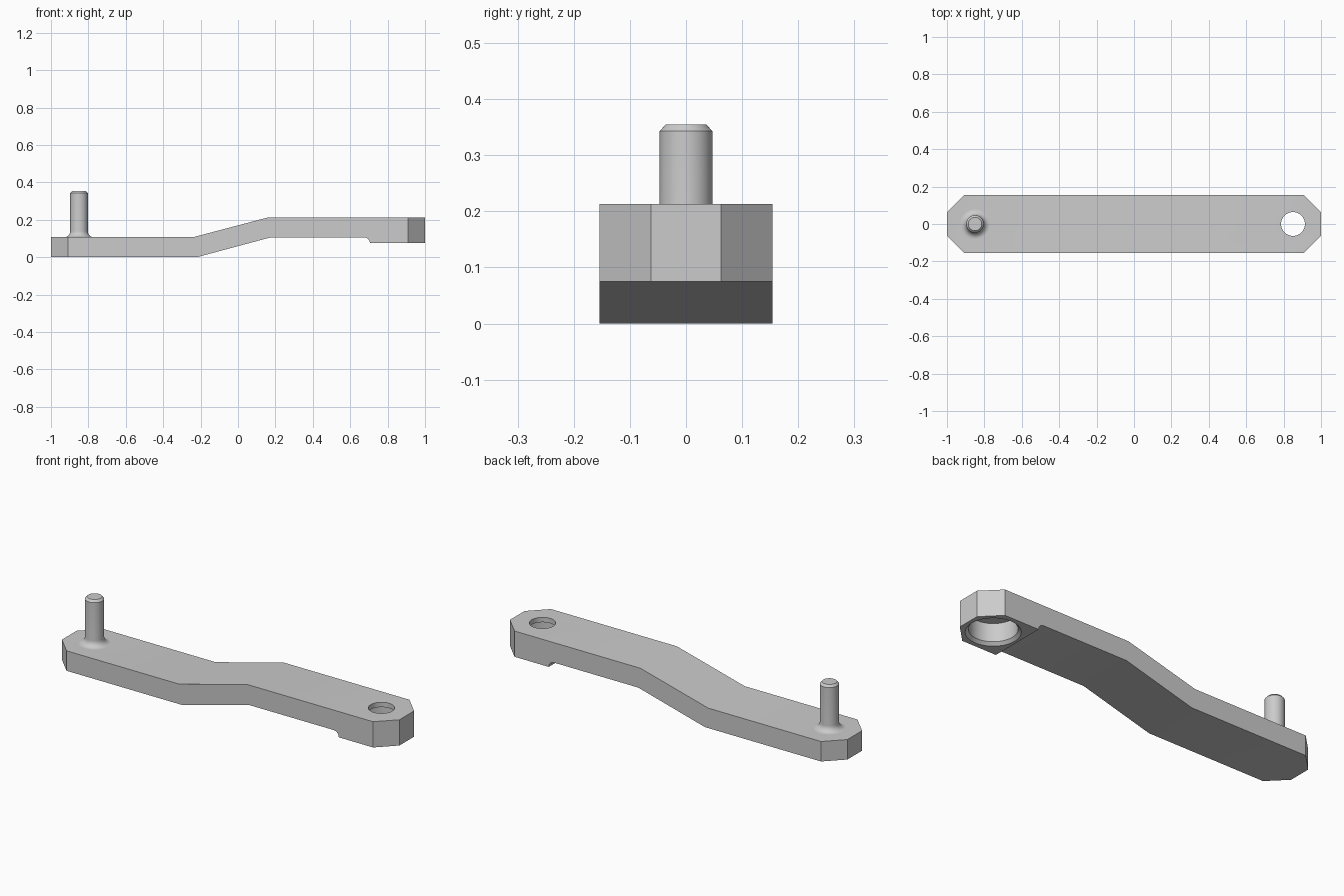
import bpy, bmesh
from math import pi, sin, cos, radians

cube = bpy.data.objects.get("Cube")
if cube:
    bpy.data.objects.remove(cube, do_unlink=True)

steel = bpy.data.materials.new("grey_steel")
steel.use_nodes = True
GREY = (0.6, 0.6, 0.6, 1)
steel.diffuse_color = GREY
steel.node_tree.nodes["Principled BSDF"].inputs["Base Color"].default_value = GREY

HALF_W, CHAMFER, THICK, TOP, BOSS = 0.154, 0.092, 0.107, 0.213, 0.075
END_X = 0.85      # distance of pin and hole from the centre


def make_object(name, bm):
    bmesh.ops.recalc_face_normals(bm, faces=bm.faces)
    mesh = bpy.data.meshes.new(name)
    bm.to_mesh(mesh)
    bm.free()
    obj = bpy.data.objects.new(name, mesh)
    bpy.context.collection.objects.link(obj)
    mesh.materials.append(steel)
    return obj


def lathe(name, profile, x, steps=48):
    """Spin a radius/height profile about a vertical axis at x."""
    bm = bmesh.new()
    verts = [bm.verts.new((r, 0, z)) for r, z in profile]
    edges = [bm.edges.new(pair) for pair in zip(verts, verts[1:])]
    bmesh.ops.spin(bm, geom=verts + edges, cent=(0, 0, 0), axis=(0, 0, 1),
                   angle=2 * pi, steps=steps)
    bmesh.ops.remove_doubles(bm, verts=bm.verts, dist=1e-5)
    bmesh.ops.translate(bm, verts=bm.verts, vec=(x, 0, 0))
    return make_object(name, bm)


def arc(cx, cz, r, start, end, steps=8):
    angles = [radians(start + (end - start) * i / steps) for i in range(steps + 1)]
    return [(cx + r * cos(a), cz + r * sin(a)) for a in angles]


def smooth(obj):
    bpy.ops.object.select_all(action='DESELECT')
    obj.select_set(True)
    bpy.context.view_layer.objects.active = obj
    bpy.ops.object.shade_smooth_by_angle(angle=radians(25))


# Cranked arm: side profile with a filleted step under the raised end
fillet = TOP - THICK - BOSS
profile = [(-1, 0), (-0.22, 0), (0.175, TOP - THICK)]
profile += arc(0.705 - fillet, BOSS, fillet, 90, 0)
profile += [(1, BOSS), (1, TOP), (0.162, TOP), (-0.24, THICK), (-1, THICK)]

bm = bmesh.new()
side = bm.faces.new([bm.verts.new((x, -HALF_W, z)) for x, z in profile])
wall = bmesh.ops.extrude_face_region(bm, geom=[side])
bmesh.ops.translate(bm, vec=(0, 2 * HALF_W, 0),
                    verts=[g for g in wall["geom"] if isinstance(g, bmesh.types.BMVert)])
bmesh.ops.recalc_face_normals(bm, faces=bm.faces)

# Clipped end corners
corners = [e for e in bm.edges
           if all(abs(abs(v.co.x) - 1) < 1e-4 for v in e.verts)
           and abs(e.verts[0].co.y - e.verts[1].co.y) < 1e-4]
bmesh.ops.bevel(bm, geom=corners, offset=CHAMFER, segments=1, affect='EDGES')
arm = make_object("cranked_arm", bm)

# Stepped hole: narrow through hole, wide bore below with a chamfered mouth
cutter = lathe("hole_cutter", [(0, 0.3), (0.064, 0.3), (0.064, 0.187), (0.115, 0.187),
                               (0.115, 0.09), (0.13, BOSS), (0.13, 0.03), (0, 0.03)], END_X)
cutter.hide_render = True
cut = arm.modifiers.new("stepped_hole", 'BOOLEAN')
cut.operation = 'DIFFERENCE'
cut.solver = 'EXACT'
cut.object = cutter
bpy.context.view_layer.objects.active = arm
bpy.ops.object.modifier_apply(modifier=cut.name)
bpy.data.objects.remove(cutter, do_unlink=True)
smooth(arm)

# Upright pin with a flared foot and a chamfered tip
R, FLARE = 0.047, 0.032
pin_profile = arc(R + FLARE, THICK + FLARE, FLARE, 270, 180)
pin_profile += [(R, 0.343), (0.036, 0.355), (0, 0.355)]
smooth(lathe("upright_pin", pin_profile, -END_X))
